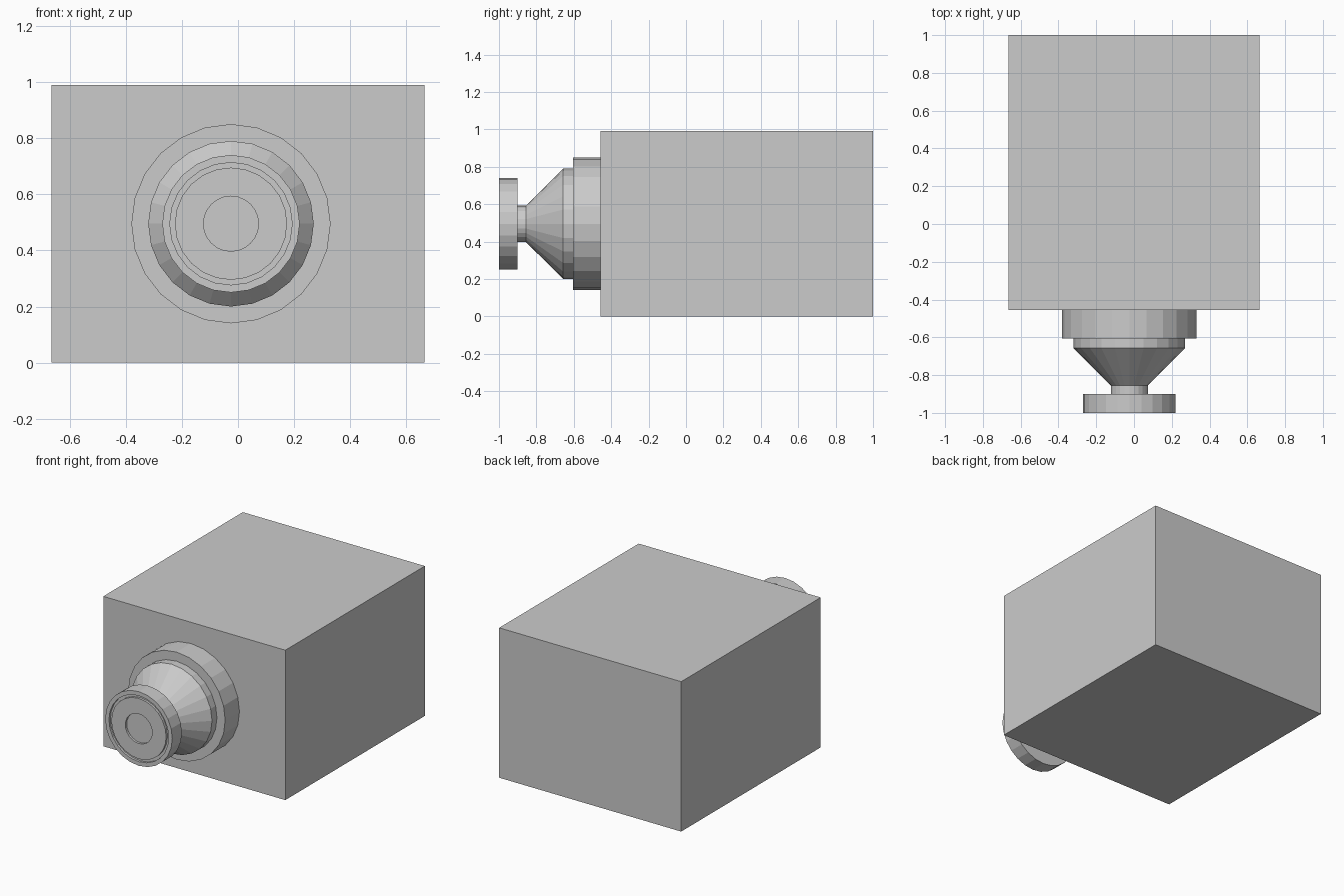
import bpy, bmesh, math

default = bpy.data.objects.get("Cube")
if default:
    bpy.data.objects.remove(default, do_unlink=True)

SIDES = 24
AXIS_X, AXIS_Z = -0.025, 0.495

grey = bpy.data.materials.new("light grey")
grey.use_nodes = True
colour = (0.6, 0.6, 0.6, 1)
grey.diffuse_color = colour
grey.node_tree.nodes["Principled BSDF"].inputs["Base Color"].default_value = colour


def finish(name, bm):
    bmesh.ops.recalc_face_normals(bm, faces=bm.faces)
    mesh = bpy.data.meshes.new(name)
    bm.to_mesh(mesh)
    bm.free()
    mesh.materials.append(grey)
    obj = bpy.data.objects.new(name, mesh)
    bpy.context.collection.objects.link(obj)
    return obj


def turned(name, profile):
    """Closed faceted solid turned around the nozzle axis from (radius, y) points."""
    bm = bmesh.new()
    rings = []
    for radius, y in profile:
        angles = [math.tau * i / SIDES for i in range(SIDES)]
        rings.append([bm.verts.new((AXIS_X + radius * math.cos(a), y,
                                    AXIS_Z + radius * math.sin(a))) for a in angles])
    for a, b in zip(rings, rings[1:]):
        for i in range(SIDES):
            j = (i + 1) % SIDES
            bm.faces.new((a[i], a[j], b[j], b[i]))
    bm.faces.new(rings[0])
    bm.faces.new(rings[-1])
    return finish(name, bm)


# Main block
bm = bmesh.new()
bmesh.ops.create_cube(bm, size=1)
bmesh.ops.scale(bm, vec=(1.33, 1.456, 0.99), verts=bm.verts)
bmesh.ops.translate(bm, vec=(0, 0.272, 0.495), verts=bm.verts)
finish("body_block", bm)

# Mounting flange against the block
turned("mounting_flange", [(0.355, -0.455), (0.355, -0.605)])

# Straight shoulder, cone and narrow neck
turned("cone_and_neck", [(0.295, -0.605), (0.295, -0.657), (0.098, -0.855), (0.098, -0.9)])

# End disc with a ring groove and a shallow centre recess
turned("end_disc", [(0.245, -0.9), (0.245, -1), (0.218, -1), (0.218, -0.985),
                    (0.2, -0.985), (0.2, -1), (0.098, -1), (0.098, -0.985)])
